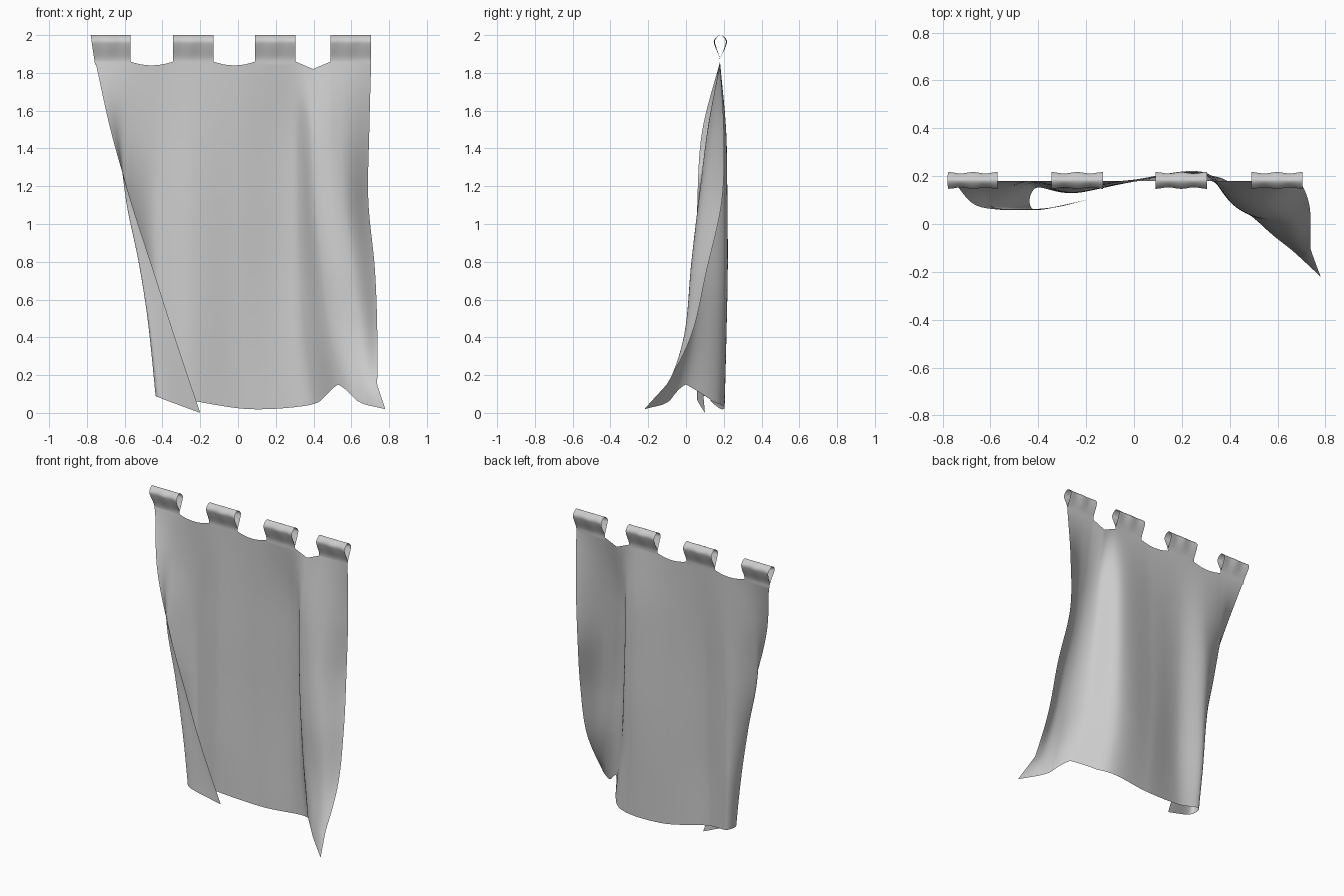
import bpy
import math

if "Cube" in bpy.data.objects:
    bpy.data.objects.remove(bpy.data.objects["Cube"])

# Plan-view (x, y) sections of the cloth, bottom to top, evenly spaced in height
SECTIONS = [
    [(-.20, .10), (-.415, .06), (-.41, .15), (-.25, .13), (.06, .185), (.37, .19), (.53, 0), (.66, -.11), (.735, -.175)],
    [(-.325, .07), (-.465, .065), (-.43, .165), (-.25, .13), (.02, .185), (.31, .205), (.48, .04), (.64, -.01), (.738, .02)],
    [(-.445, .06), (-.525, .075), (-.44, .17), (-.25, .14), (0, .185), (.295, .215), (.44, .06), (.60, .03), (.725, .11)],
    [(-.565, .06), (-.59, .09), (-.45, .175), (-.25, .15), (0, .185), (.285, .215), (.41, .09), (.56, .08), (.69, .19)],
    [(-.672, .085), (-.60, .145), (-.44, .18), (-.24, .165), (0, .185), (.275, .21), (.40, .12), (.55, .13), (.695, .20)],
    [(-.755, .18), (-.60, .18), (-.45, .18), (-.25, .18), (0, .18), (.25, .18), (.40, .18), (.55, .18), (.705, .18)],
]
HEM = [(.0,), (.08,), (.085,), (.065,), (.02,), (.04,), (.10,), (.05,), (.02,)]
TABS = [(-.78, -.57), (-.345, -.13), (.09, .305), (.49, .705)]
GAP_DIPS = [.02, .02, .04]
LOOP = [(.18, 1.845), (.178, 1.88), (.158, 1.935), (.15, 1.967), (.162, 1.988), (.182, 2.0),
        (.202, 1.988), (.214, 1.967), (.206, 1.935), (.184, 1.88), (.18, 1.845)]
COLS, ROWS = 144, 70


def spline(points, t):
    """Catmull-Rom through points, t in 0..1."""
    n = len(points) - 1
    i = min(int(t * n), n - 1)
    f = t * n - i
    b, c = points[i], points[i + 1]
    a = points[i - 1] if i else [2 * p - q for p, q in zip(b, c)]
    d = points[i + 2] if i + 2 <= n else [2 * q - p for p, q in zip(b, c)]
    return [q + .5 * f * (r - p + f * (2 * p - 5 * q + 4 * r - s + f * (3 * (q - r) + s - p)))
            for p, q, r, s in zip(a, b, c, d)]


def grid_object(name, rows):
    n = len(rows[0])
    verts = [v for row in rows for v in row]
    faces = [(j * n + i, j * n + i + 1, (j + 1) * n + i + 1, (j + 1) * n + i)
             for j in range(len(rows) - 1) for i in range(n - 1)]
    mesh = bpy.data.meshes.new(name)
    mesh.from_pydata(verts, [], faces)
    mesh.polygons.foreach_set("use_smooth", [True] * len(faces))
    mesh.update()
    obj = bpy.data.objects.new(name, mesh)
    bpy.context.collection.objects.link(obj)
    return obj


def top_height(x):
    """Upper edge, sagging between the tabs."""
    for k, dip in enumerate(GAP_DIPS):
        a, b = TABS[k][1], TABS[k + 1][0]
        if a < x < b:
            s = abs(2 * (x - a) / (b - a) - 1)
            return 1.86 - dip * (1 - (s if k == 2 else s * s))
    return 1.86


# Draped cloth panel
columns = []
for i in range(COLS + 1):
    u = i / COLS
    path = [spline(section, u) for section in SECTIONS]
    low = max(0, spline(HEM, u)[0] + .05 * max(0, 1 - abs(u * 8 - 6) / .7))
    high = top_height(path[-1][0])
    column = []
    for j in range(ROWS + 1):
        v = j / ROWS
        x, y = spline(path, v)
        # Flared tip at the lower right corner
        flare = max(0, (u - .9) / .1) * max(0, 1 - v / .07)
        column.append((x + .045 * flare, y - .045 * flare, low + (high - low) * v))
    columns.append(column)
grid_object("cloth_panel", columns)

# Hanging loops along the top
for k, (x0, x1) in enumerate(TABS):
    profile = [spline(LOOP, t / 40) for t in range(41)]
    rows = []
    for i in range(13):
        f = i / 12
        row = []
        for y, z in profile:
            left = x0 + (.022 * (2 - z) / .15 if k == 0 else 0)
            puff = 1 + .1 * math.cos(f * 4 * math.pi)
            row.append((left + (x1 - left) * f, .182 + (y - .182) * puff, z))
        rows.append(row)
    grid_object(f"hanging_loop_{k + 1}", rows)
